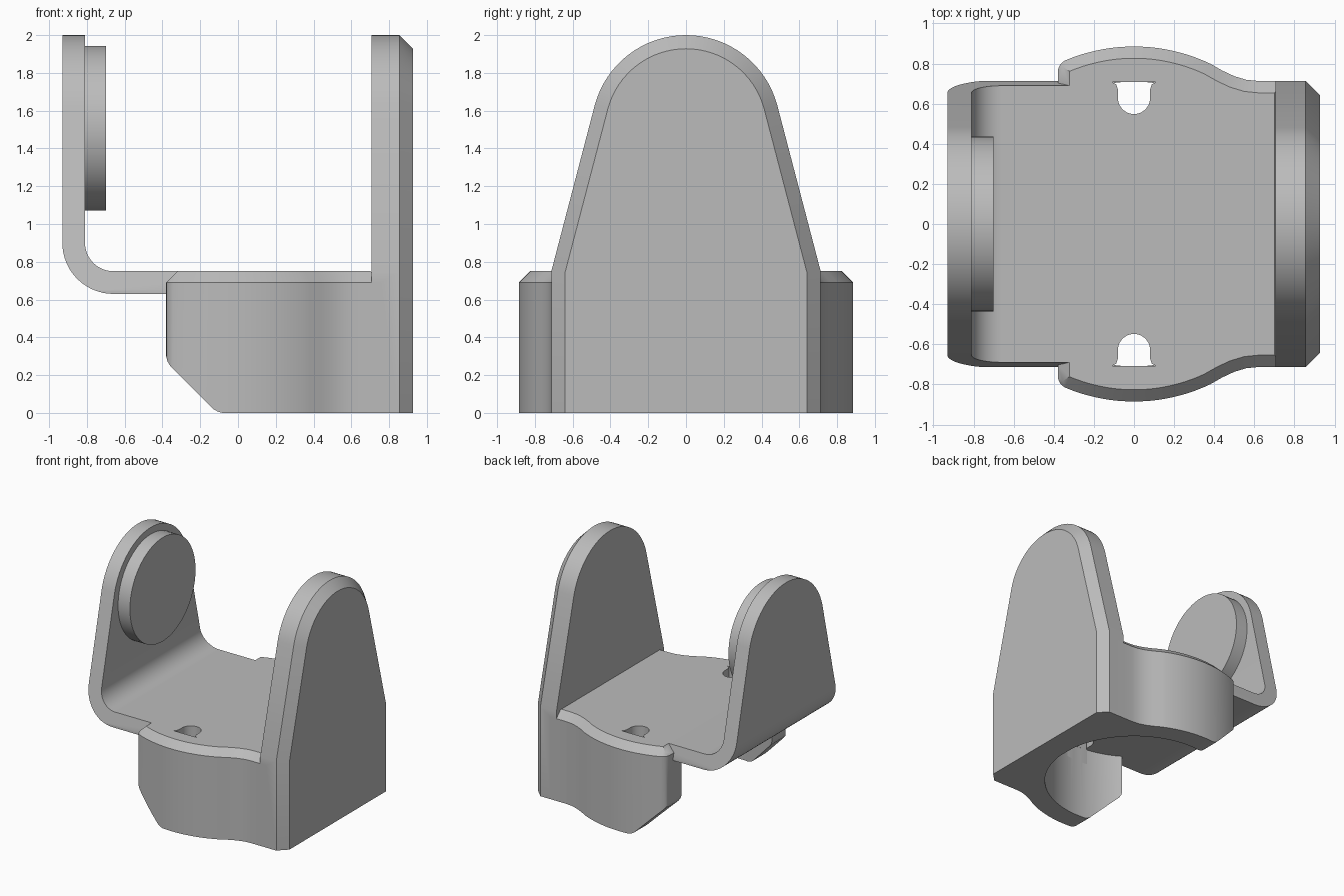
import bpy, bmesh
from math import sin, cos, pi, radians, sqrt, asin
from mathutils import Vector

cube = bpy.data.objects.get("Cube")
if cube:
    bpy.data.objects.remove(cube, do_unlink=True)

grey = bpy.data.materials.new("plain_grey")
grey.use_nodes = True
grey.diffuse_color = (0.5, 0.5, 0.5, 1)
grey.node_tree.nodes["Principled BSDF"].inputs["Base Color"].default_value = (0.5, 0.5, 0.5, 1)

HALF = 0.713          # half depth of the body
FLOOR, UNDER = 0.75, 0.63


def arc(cx, cy, r, a0, a1, n):
    return [(cx + r * cos(radians(a0 + (a1 - a0) * i / n)),
             cy + r * sin(radians(a0 + (a1 - a0) * i / n))) for i in range(n + 1)]


def prism(points, axis, lo, hi):
    """Extrude a 2D outline along an axis into a bmesh solid."""
    place = {"x": lambda p, t: (t, p[0], p[1]),
             "y": lambda p, t: (p[0], t, p[1]),
             "z": lambda p, t: (p[0], p[1], t)}[axis]
    bm = bmesh.new()
    face = bm.faces.new([bm.verts.new(place(p, lo)) for p in points])
    new = bmesh.ops.extrude_face_region(bm, geom=[face], use_keep_orig=True)["geom"]
    shift = Vector(place((0, 0), hi - lo))
    bmesh.ops.translate(bm, vec=shift, verts=[v for v in new if isinstance(v, bmesh.types.BMVert)])
    bmesh.ops.recalc_face_normals(bm, faces=bm.faces)
    return bm


def to_object(bm, name):
    bmesh.ops.recalc_face_normals(bm, faces=bm.faces)
    mesh = bpy.data.meshes.new(name)
    bm.to_mesh(mesh)
    bm.free()
    obj = bpy.data.objects.new(name, mesh)
    bpy.context.collection.objects.link(obj)
    mesh.materials.append(grey)
    return obj


def combine(obj, tool, operation):
    """Apply a boolean and discard the tool."""
    mod = obj.modifiers.new("combine", "BOOLEAN")
    mod.operation, mod.object, mod.solver = operation, tool, "EXACT"
    bpy.context.view_layer.objects.active = obj
    bpy.ops.object.modifier_apply(modifier=mod.name)
    bpy.data.objects.remove(tool, do_unlink=True)


def bevel(bm, edges, offset, segments):
    bmesh.ops.bevel(bm, geom=edges, offset=offset, segments=segments, profile=0.5,
                    affect="EDGES", clamp_overlap=True)
    bm.normal_update()


def tombstone(shoulder):
    """Outline tapering from the shoulder up to a round top."""
    top = arc(0, 1.5, 0.5, 15, 165, 32)
    return [(-HALF, 0), (HALF, 0), (HALF, shoulder)] + top + [(-HALF, shoulder)]


# Collar: bulging plan outline, mirrored front to back
END = -0.38
swing = 0.885
side = [(0.76, HALF), (0.62, HALF), (0.56, 0.719), (0.5, 0.737), (0.44, 0.765)]
a0 = 90 - math_deg if (math_deg := asin(0.38 / swing) * 180 / pi) else 0
side += arc(0, 0, swing, a0, 180 - a0, 20)
bm = prism(side + [(x, -y) for x, y in reversed(side)], "z", 0, FLOOR)

# Collar top chamfer, then its rounded end corners
bevel(bm, [e for e in bm.edges if all(v.co.z > FLOOR - 0.001 for v in e.verts)], 0.072, 1)
bevel(bm, [e for e in bm.edges if all(v.co.x < END + 0.001 for v in e.verts)
           and abs(e.verts[0].co.z - e.verts[1].co.z) > 0.3], 0.04, 4)

# Sloped lower end with softened transitions
r = 0.1
upper = Vector((END + r, 0, 0.27 + r * (sqrt(2) - 1)))
lower = Vector((-0.11 + r * (sqrt(2) - 1), 0, r))
for angle, centre in ((45, upper), (15, upper), (30, upper), (60, lower), (75, lower)):
    normal = Vector((-cos(radians(angle)), 0, -sin(radians(angle))))
    cut = bmesh.ops.bisect_plane(bm, geom=bm.verts[:] + bm.edges[:] + bm.faces[:],
                                 plane_co=centre + normal * r, plane_no=normal, clear_outer=True)
    bmesh.ops.edgenet_fill(bm, edges=[g for g in cut["geom_cut"] if isinstance(g, bmesh.types.BMEdge)])
    bmesh.ops.recalc_face_normals(bm, faces=bm.faces)
    bm.normal_update()


# Soft lower rim of the collar
def on_rim(edge):
    if len(edge.link_faces) != 2:
        return False
    low, wall = sorted((f.normal for f in edge.link_faces), key=lambda n: n.z)
    return low.z < -0.2 and abs(wall.z) < 0.1 and abs(wall.y) > 0.3


bevel(bm, [e for e in bm.edges if on_rim(e)], 0.025, 3)
body = to_object(bm, "bracket_body")

# Round pocket below the floor
combine(body, to_object(prism(arc(0, 0, 0.71, 0, 357.5, 143), "z", -0.2, UNDER), "pocket_cutter"),
        "DIFFERENCE")

# Bent sheet: thin upright, bend and floor
bend = (-0.66, 0.9)
sheet_path = [(0.38, UNDER), (0.38, FLOOR)] + arc(*bend, 0.15, 270, 180, 12)
sheet_path += [(-0.81, 2.1), (-0.93, 2.1)] + arc(*bend, 0.27, 180, 270, 16)
sheet = to_object(prism(sheet_path, "y", -0.9, 0.9), "bent_sheet")
combine(sheet, to_object(prism(tombstone(0.65), "x", -1.2, 0.6), "sheet_outline"), "INTERSECT")
combine(body, sheet, "UNION")

# Thick upright with chamfered outer face
bm = prism(tombstone(FLOOR), "x", 0.706, 0.927)
bevel(bm, [e for e in bm.edges if all(v.co.x > 0.92 for v in e.verts)
           and max(v.co.z for v in e.verts) > 0.01], 0.072, 1)
combine(body, to_object(bm, "thick_upright"), "UNION")

# Keyhole slots through the floor
for s in (-1, 1):
    slot = [(0.11, 0.708), (0.088, 0.695), (0.08, 0.67)] + arc(0, 0.628, 0.08, 0, -180, 16)
    slot += [(-0.08, 0.67), (-0.088, 0.695), (-0.11, 0.708)]
    cutter = prism([(x, s * y) for x, y in slot], "z", 0.5, 1)
    combine(body, to_object(cutter, "slot_cutter"), "DIFFERENCE")

# Round pad on the thin upright
pad = to_object(prism(arc(0, 1.507, 0.436, 0, 355, 71), "x", -0.815, -0.70), "round_pad")

for obj in (body, pad):
    bpy.ops.object.select_all(action="DESELECT")
    obj.select_set(True)
    bpy.context.view_layer.objects.active = obj
    bpy.ops.object.shade_smooth_by_angle(angle=radians(28))
